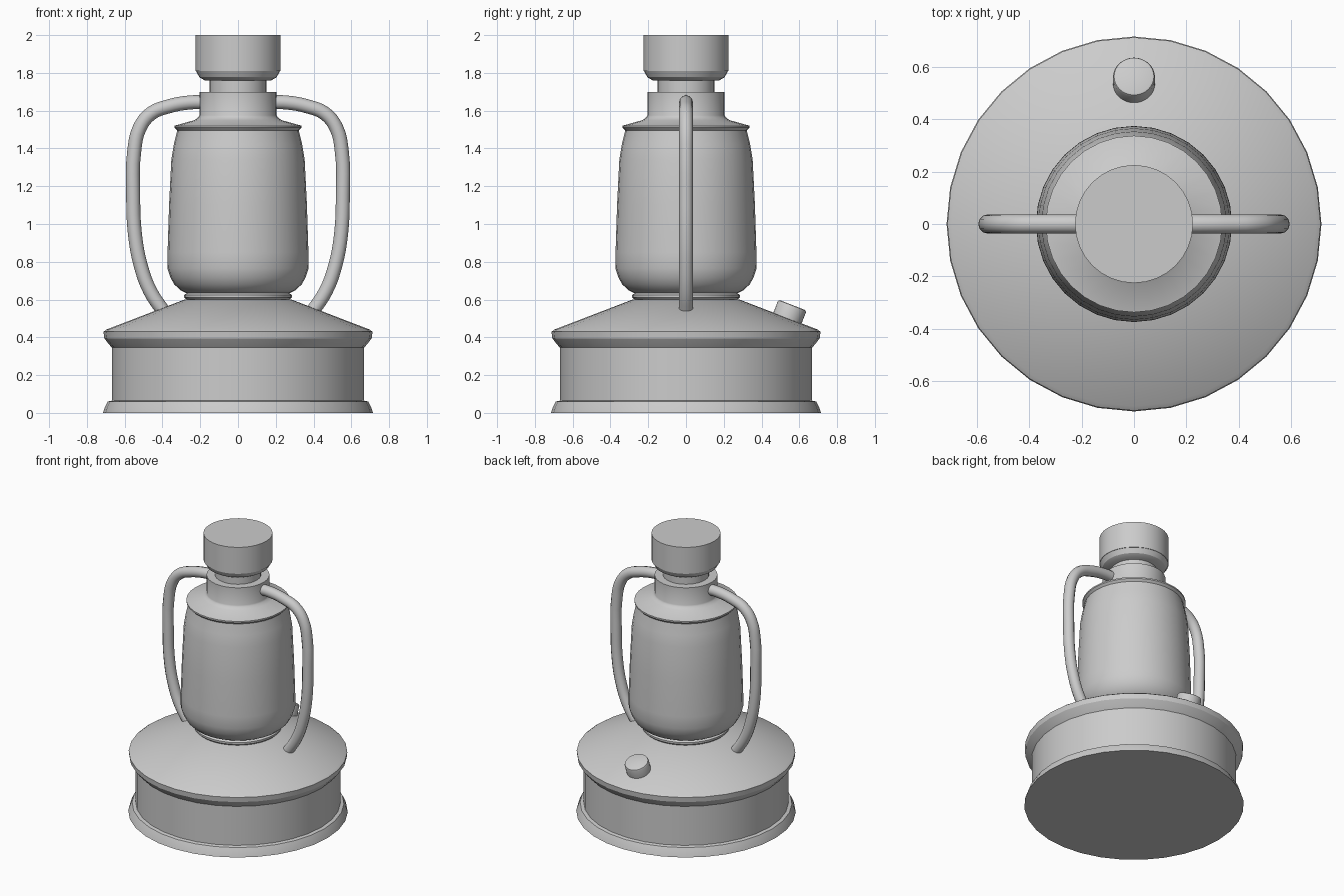
import bpy, bmesh, math
from mathutils import Vector

if "Cube" in bpy.data.objects:
    bpy.data.objects.remove(bpy.data.objects["Cube"])


def smooth(ob, angle=30):
    bpy.ops.object.select_all(action='DESELECT')
    ob.select_set(True)
    bpy.context.view_layer.objects.active = ob
    bpy.ops.object.shade_smooth_by_angle(angle=math.radians(angle))


def lathe(name, profile, sides=32):
    """Revolve an (r, z) profile about z; r = 0 ends make closed caps."""
    bm = bmesh.new()
    verts = [bm.verts.new((r, 0, z)) for r, z in profile]
    edges = [bm.edges.new(p) for p in zip(verts, verts[1:])]
    bmesh.ops.spin(bm, geom=verts + edges, cent=(0, 0, 0), axis=(0, 0, 1),
                   angle=math.tau, steps=sides, use_duplicate=False)
    bmesh.ops.remove_doubles(bm, verts=bm.verts, dist=1e-4)
    bmesh.ops.recalc_face_normals(bm, faces=bm.faces)
    me = bpy.data.meshes.new(name)
    bm.to_mesh(me)
    bm.free()
    ob = bpy.data.objects.new(name, me)
    bpy.context.collection.objects.link(ob)
    smooth(ob)
    return ob


# Fuel tank: flared foot, straight wall, rolled rim and conical top
lathe("fuel_tank", [(0, 0), (0.715, 0), (0.705, 0.03), (0.69, 0.06), (0.667, 0.065),
                    (0.667, 0.345), (0.685, 0.365), (0.708, 0.395), (0.712, 0.43),
                    (0.695, 0.442), (0.283, 0.60), (0, 0.60)])

# Burner ring under the globe
lathe("burner_ring", [(0, 0.60), (0.272, 0.60), (0.285, 0.612), (0.285, 0.625),
                      (0.27, 0.635), (0.27, 0.645), (0, 0.645)])

# Globe
lathe("globe", [(0, 0.635), (0.275, 0.635), (0.305, 0.65), (0.337, 0.68), (0.357, 0.715),
                (0.374, 0.765), (0.373, 0.85), (0.365, 1.10), (0.353, 1.34),
                (0.34, 1.42), (0.324, 1.485), (0.322, 1.50), (0, 1.50)])

# Hood plate over the globe, with the chimney collar
lathe("hood", [(0, 1.495), (0.322, 1.495), (0.337, 1.51), (0.337, 1.52), (0.23, 1.55),
               (0.21, 1.565), (0.205, 1.575), (0.205, 1.70), (0, 1.70)])

# Chimney neck and top cap
lathe("chimney_neck", [(0, 1.69), (0.15, 1.69), (0.15, 1.78), (0, 1.78)])
lathe("chimney_cap", [(0, 1.76), (0.175, 1.76), (0.205, 1.777), (0.222, 1.81),
                      (0.225, 1.81), (0.225, 2.0), (0, 2.0)])

# Side tubes: one smooth path, mirrored across x
path = [(0.17, 1.645), (0.26, 1.643), (0.37, 1.622), (0.46, 1.585), (0.52, 1.51),
        (0.55, 1.38), (0.555, 1.15), (0.546, 0.95), (0.515, 0.78),
        (0.465, 0.645), (0.392, 0.533)]
for side, sx in (("right", 1), ("left", -1)):
    cu = bpy.data.curves.new(side + "_tube", 'CURVE')
    cu.dimensions = '3D'
    cu.bevel_depth = 0.037
    cu.bevel_resolution = 4
    cu.use_fill_caps = True
    sp = cu.splines.new('BEZIER')
    sp.resolution_u = 4
    sp.bezier_points.add(len(path) - 1)
    for bp, (x, z) in zip(sp.bezier_points, path):
        bp.co = (sx * x, 0, z)
        bp.handle_left_type = bp.handle_right_type = 'AUTO'
    ob = bpy.data.objects.new(side + "_tube", cu)
    bpy.context.collection.objects.link(ob)
    bpy.ops.object.select_all(action='DESELECT')
    ob.select_set(True)
    bpy.context.view_layer.objects.active = ob
    bpy.ops.object.convert(target='MESH')
    smooth(bpy.context.view_layer.objects.active, 40)

# Filler cap, standing square to the conical tank top at the back
filler = lathe("filler_cap", [(0, 0), (0.08, 0), (0.08, 0.083), (0.076, 0.091),
                              (0.069, 0.094), (0, 0.094)])
filler.location = (0, 0.53, 0.483)
filler.rotation_euler = Vector((0, 0.36, 0.93)).to_track_quat('Z', 'Y').to_euler()
